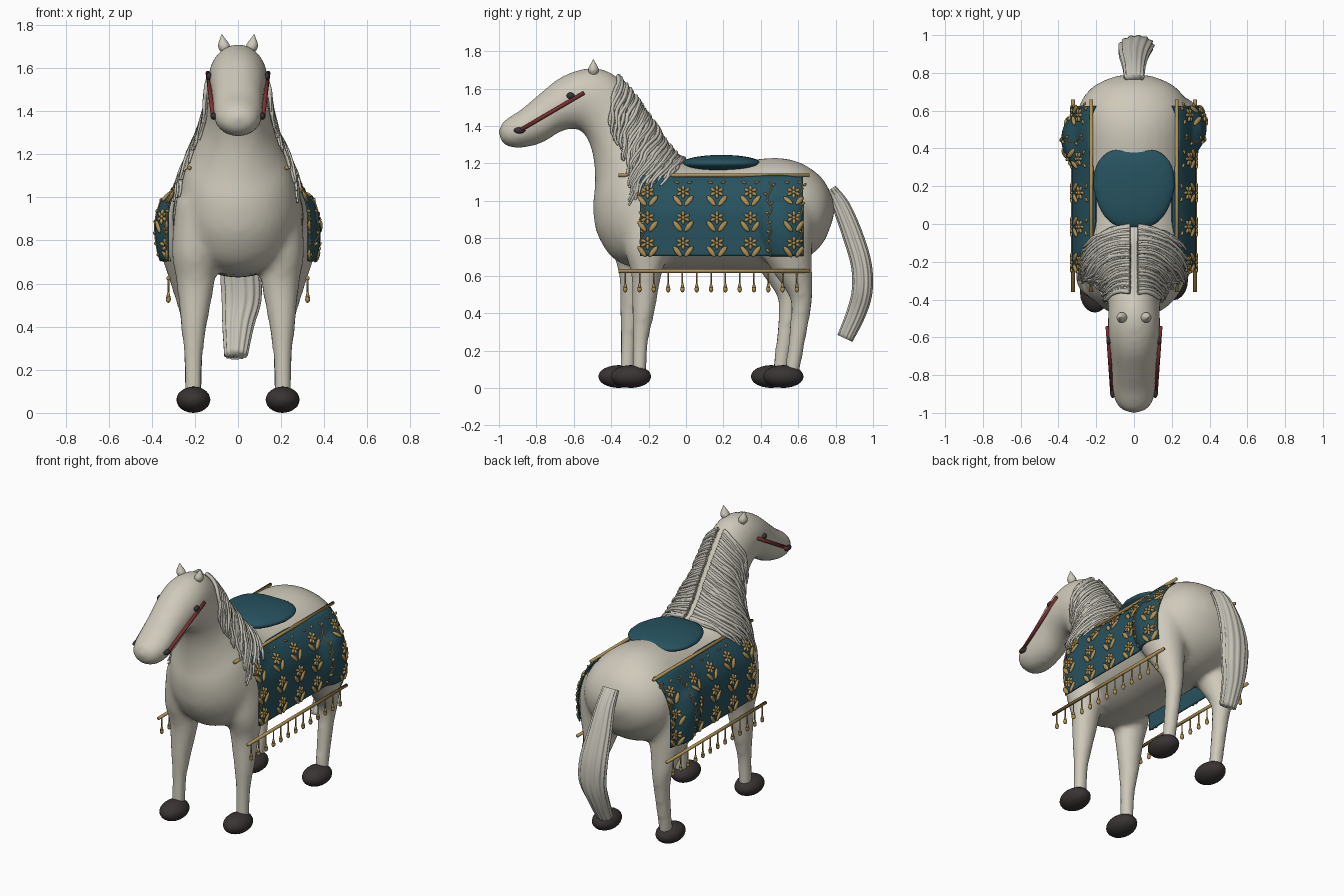
import bpy, bmesh, random
from math import sin, cos, pi, sqrt, radians
from mathutils import Vector, Matrix
from mathutils.bvhtree import BVHTree

random.seed(4)
if "Cube" in bpy.data.objects:
    bpy.data.objects.remove(bpy.data.objects["Cube"])


def material(name, rgb):
    m = bpy.data.materials.new(name)
    m.use_nodes = True
    m.diffuse_color = (*rgb, 1)
    m.node_tree.nodes["Principled BSDF"].inputs["Base Color"].default_value = (*rgb, 1)
    return m


IVORY = material("ivory coat", (.62, .585, .49))
HAIR = material("pale hair", (.56, .54, .47))
TEAL = material("teal cloth", (.02, .085, .115))
GOLD = material("gold trim", (.42, .28, .09))
RED = material("red strap", (.2, .03, .03))
DARK = material("dark hoof", (.042, .034, .034))


def emit(name, bm, mat, smooth=True):
    bmesh.ops.recalc_face_normals(bm, faces=bm.faces)
    me = bpy.data.meshes.new(name)
    bm.to_mesh(me)
    bm.free()
    for p in me.polygons:
        p.use_smooth = smooth
    me.materials.append(mat)
    ob = bpy.data.objects.new(name, me)
    bpy.context.collection.objects.link(ob)
    return ob


def spline(rows, n=4):
    """Smooth interpolation through rows of numbers."""
    p = [rows[0], *rows, rows[-1]]
    out = []
    for i in range(1, len(p) - 2):
        for k in range(n):
            t = k / n
            out.append([.5 * (2 * b + (c - a) * t + (2 * a - 5 * b + 4 * c - d) * t * t
                              + (3 * b - a - 3 * c + d) * t ** 3)
                        for a, b, c, d in zip(*p[i - 1:i + 3])])
    return out + [list(rows[-1])]


def loft(bm, rings):
    vs = [[bm.verts.new(c) for c in r] for r in rings]
    n = len(vs[0])
    for a, b in zip(vs, vs[1:]):
        for i in range(n):
            bm.faces.new((a[i], a[(i + 1) % n], b[(i + 1) % n], b[i]))
    bm.faces.new(vs[0])
    bm.faces.new(vs[-1])


def oval(c, u, v, n=32, flute=0):
    out = []
    for i in range(n):
        a = 2 * pi * i / n
        out.append(c + (u * cos(a) + v * sin(a)) * (1 + flute * cos(13 * a)))
    return out


def ball(bm, loc, size, rot=Matrix(), sub=2):
    m = Matrix.Translation(loc) @ rot @ Matrix.Diagonal((*size, 1))
    bmesh.ops.create_icosphere(bm, subdivisions=sub, radius=1, matrix=m)


def rod(bm, a, b, r, r2=None):
    a, b = Vector(a), Vector(b)
    m = Matrix.Translation((a + b) / 2) @ (b - a).to_track_quat('Z', 'Y').to_matrix().to_4x4()
    bmesh.ops.create_cone(bm, cap_ends=True, segments=12, radius1=r,
                          radius2=r if r2 is None else r2, depth=(b - a).length, matrix=m)


def strands(name, paths, depth, mat):
    cu = bpy.data.curves.new(name, 'CURVE')
    cu.dimensions, cu.bevel_depth, cu.bevel_resolution = '3D', depth, 1
    cu.use_fill_caps = True
    for pts in paths:
        s = cu.splines.new('POLY')
        s.points.add(len(pts) - 1)
        for i, (q, p) in enumerate(zip(s.points, pts)):
            q.co = (*p, 1)
            q.radius = 1 - .5 * (i / (len(pts) - 1)) ** 3
    cu.materials.append(mat)
    bpy.context.collection.objects.link(bpy.data.objects.new(name, cu))


# Body: trunk from muzzle to rump, rows are top y, top z, bottom y, bottom z, half width
trunk = [(-1, 1.385, -1, 1.345, .02), (-.985, 1.415, -.985, 1.315, .06), (-.95, 1.445, -.95, 1.29, .095),
         (-.88, 1.49, -.88, 1.283, .114), (-.78, 1.575, -.77, 1.31, .118), (-.68, 1.655, -.68, 1.365, .125),
         (-.58, 1.698, -.61, 1.385, .137), (-.48, 1.71, -.55, 1.365, .138), (-.37, 1.665, -.51, 1.29, .138),
         (-.26, 1.53, -.49, 1.19, .15), (-.17, 1.4, -.487, 1.08, .19), (-.1, 1.29, -.497, .95, .245),
         (-.03, 1.22, -.465, .8, .28), (.03, 1.2, -.35, .665, .3), (.1, 1.195, -.1, .63, .305),
         (.2, 1.2, .15, .63, .305), (.35, 1.22, .37, .63, .305), (.5, 1.23, .52, .64, .305),
         (.62, 1.2, .64, .69, .29), (.72, 1.13, .73, .77, .22), (.775, 1.04, .775, .87, .12),
         (.793, .97, .793, .93, .03)]
# Legs: rows are z, x, y, half width, half depth
fore = [(.98, .19, -.2, .1, .14), (.75, .205, -.21, .102, .12), (.6, .197, -.212, .088, .08),
        (.4, .205, -.228, .06, .06), (.25, .207, -.243, .044, .042), (.07, .208, -.25, .04, .04)]
hind = [(1, .2, .5, .14, .17), (.88, .22, .51, .15, .17), (.75, .225, .53, .135, .145),
        (.62, .22, .57, .1, .105), (.5, .215, .612, .068, .065), (.42, .21, .615, .054, .054),
        (.28, .207, .597, .046, .047), (.07, .207, .565, .04, .04)]
bm = bmesh.new()
rings = []
for yt, zt, yb, zb, w in spline(trunk):
    top, bot = Vector((0, yt, zt)), Vector((0, yb, zb))
    rings.append(oval((top + bot) / 2, Vector((w, 0, 0)), (top - bot) / 2))
loft(bm, rings)
hooves = bmesh.new()
for side, shift in ((1, 0), (-1, -.065)):
    for leg in (fore, hind):
        loft(bm, [oval(Vector((side * x, y + shift, z)), Vector((rx, 0, 0)), Vector((0, ry, 0)))
                  for z, x, y, rx, ry in spline(leg)])
        ball(hooves, (side * .207, leg[-1][2] + shift - .045, .061), (.079, .109, .061), sub=3)
body = emit("body", bm, IVORY)
emit("hooves", hooves, DARK)
mod = body.modifiers.new("blend", 'REMESH')
mod.mode, mod.voxel_size, mod.use_smooth_shade = 'VOXEL', .02, True
mod = body.modifiers.new("soften", 'SMOOTH')
mod.factor, mod.iterations = .5, 6
bpy.context.view_layer.update()
skin = BVHTree.FromObject(body, bpy.context.evaluated_depsgraph_get())

# Tail: fluted loft
tail = [(.775, 1.065, 0, .052, .028), (.83, .97, 0, .058, .045), (.89, .82, 0, .075, .052),
        (.937, .66, .01, .09, .053), (.942, .52, .015, .088, .053), (.91, .4, 0, .07, .05),
        (.85, .265, -.01, .052, .042)]
rows = spline(tail, 5)
rings = []
for i, (y, z, x, w, d) in enumerate(rows):
    a, b = rows[max(i - 1, 0)], rows[min(i + 1, len(rows) - 1)]
    across = Vector((0, a[1] - b[1], b[0] - a[0])).normalized()
    rings.append(oval(Vector((x, y, z)), Vector((w, 0, 0)), across * d, 78, .06))
emit("tail", (bm := bmesh.new(), loft(bm, rings))[0], HAIR)

# Mane: wavy strands laid over the neck on both sides
crest = spline([(-.37, 1.66), (-.26, 1.53), (-.17, 1.4), (-.1, 1.29), (-.01, 1.215)], 12)
tips = spline([(-.42, 1.37), (-.36, 1.27), (-.31, 1.1), (-.28, 1.0), (-.1, 1.12)], 12)
for side, label in ((1, "left"), (-1, "right")):
    paths = []
    for a, b in zip(crest, tips):
        reach = random.uniform(.82, 1.08)
        phase, lift = random.uniform(0, 6), random.uniform(.006, .018)
        pts = []
        for k in range(18):
            s = k / 17 * reach
            wave = .009 * sin(phase + 13 * s) * min(1, 3 * s)
            q = Vector((side * (.02 + .26 * s), a[0] + (b[0] - a[0]) * s + wave,
                        a[1] + (b[1] - a[1]) * s + wave * .5))
            loc, nor, _, _ = skin.find_nearest(q)
            pts.append(loc + nor * lift)
        paths.append(pts)
    strands(label + "_mane", paths, .011, HAIR)

# Ears, eyes and bridle
ears, eyes, straps = bmesh.new(), bmesh.new(), bmesh.new()
for s in (1, -1):
    loft(ears, [oval(Vector((s * x, -.495, z)), Vector((r, 0, 0)), Vector((0, r, 0)), 16)
                for z, x, r in spline([(1.665, .06, .012), (1.69, .063, .026), (1.71, .066, .026),
                                       (1.735, .071, .013), (1.757, .075, .001)])])
    ball(eyes, (s * .133, -.617, 1.562), (.014, .022, .018))
    ball(eyes, (s * .112, -.89, 1.377), (.016, .032, .017))
    rod(straps, (s * .115, -.9, 1.37), (s * .14, -.545, 1.578), .0105)
emit("ears", ears, IVORY)
emit("eyes_and_bit", eyes, DARK)
emit("bridle_straps", straps, RED)

# Saddle: rounded cushion
bm = bmesh.new()
bmesh.ops.create_uvsphere(bm, u_segments=48, v_segments=20, radius=1)
for v in bm.verts:
    x, y, z = v.co
    k = sqrt(x * x + y * y) / max((abs(x) ** 2.8 + abs(y) ** 2.8) ** (1 / 2.8), 1e-6)
    v.co = (x * k * (.215 if y > 0 else .215 + .05 * y), .19 + y * k * .213, 1.2 + z * .046)
emit("saddle", bm, TEAL)


# Side cloths that drape over the body
def drape(side, y, z):
    hull = .325 if z < .9 else .325 * sqrt(1 - ((z - .9) / .3) ** 2)
    loc = skin.ray_cast(Vector((side, y, z)), Vector((-side, 0, 0)))[0]
    if loc and loc.x * side > 0:
        hull = max(hull, abs(loc.x) + .012)
    return Vector((side * hull, y, z))


def stitch(bm, side, y, z, angle, length, width):
    """One raised petal or leaf lying on the cloth."""
    e = .012
    p = drape(side, y, z)
    ty = (drape(side, y + e, z) - drape(side, y - e, z)).normalized()
    tz = (drape(side, y, z + e) - drape(side, y, z - e)).normalized()
    d = (ty * cos(angle) + tz * sin(angle)).normalized()
    n = ty.cross(tz).normalized() * side
    rot = Matrix((d, n.cross(d), n)).transposed().to_4x4()
    ball(bm, p + n * .006, (length, width, .009), rot)


for side, label in ((1, "left"), (-1, "right")):
    bm = bmesh.new()
    ny, nz = 58, 28
    grid = [[bm.verts.new(drape(side, -.245 + .87 * i / ny, .705 + .43 * j / nz))
             for j in range(nz + 1)] for i in range(ny + 1)]
    for i in range(ny):
        for j in range(nz):
            bm.faces.new((grid[i][j], grid[i + 1][j], grid[i + 1][j + 1], grid[i][j + 1]))
    cloth = emit(label + "_cloth", bm, TEAL)
    mod = cloth.modifiers.new("thickness", 'SOLIDIFY')
    mod.thickness, mod.offset = .008, 0

    # Embroidered flowers in columns, each with a pair of leaves
    bm = bmesh.new()
    for y in (-.205, -.015, .165, .345, .575):
        for z in (1.045, .91, .775):
            stitch(bm, side, y, z, 0, .01, .01)
            for k in range(6):
                a = k * pi / 3 + pi / 6
                stitch(bm, side, y + .024 * cos(a), z + .021 * sin(a), a, .015, .009)
            for s in (1, -1):
                stitch(bm, side, y + s * .03, z - .046, pi / 2 - s * radians(38), .037, .014)
        for s in (1, -1):
            stitch(bm, side, y + s * .035, 1.095, s * .5, .014, .006)
    # Trailing stems with buds
    paths = []
    for y0 in (-.235, .445, .612):
        sway = [(y0 + .012 * sin(k * .9), 1.1 - .0165 * k) for k in range(25)]
        paths.append([drape(side, *p) + Vector((side * .006, 0, 0)) for p in sway])
        for k in range(1, 25, 3):
            s = 1 if k % 2 else -1
            stitch(bm, side, sway[k][0] + s * .014, sway[k][1], s * .7, .012, .006)
    emit(label + "_flowers", bm, GOLD)
    strands(label + "_stems", paths, .004, GOLD)

    # Rails above and below, with hanging tassels
    bm = bmesh.new()
    rod(bm, (side * .226, -.36, 1.137), (side * .226, .66, 1.137), .01)
    rod(bm, (side * .323, -.36, .625), (side * .323, .66, .625), .01)
    for k in range(13):
        y = -.325 + .0765 * k
        rod(bm, (side * .323, y, .62), (side * .323, y, .55), .004)
        rod(bm, (side * .323, y, .533), (side * .323, y, .565), .011, .003)
        ball(bm, (side * .323, y, .528), (.012, .012, .018))
    rails = emit(label + "_rails_and_tassels", bm, GOLD)
